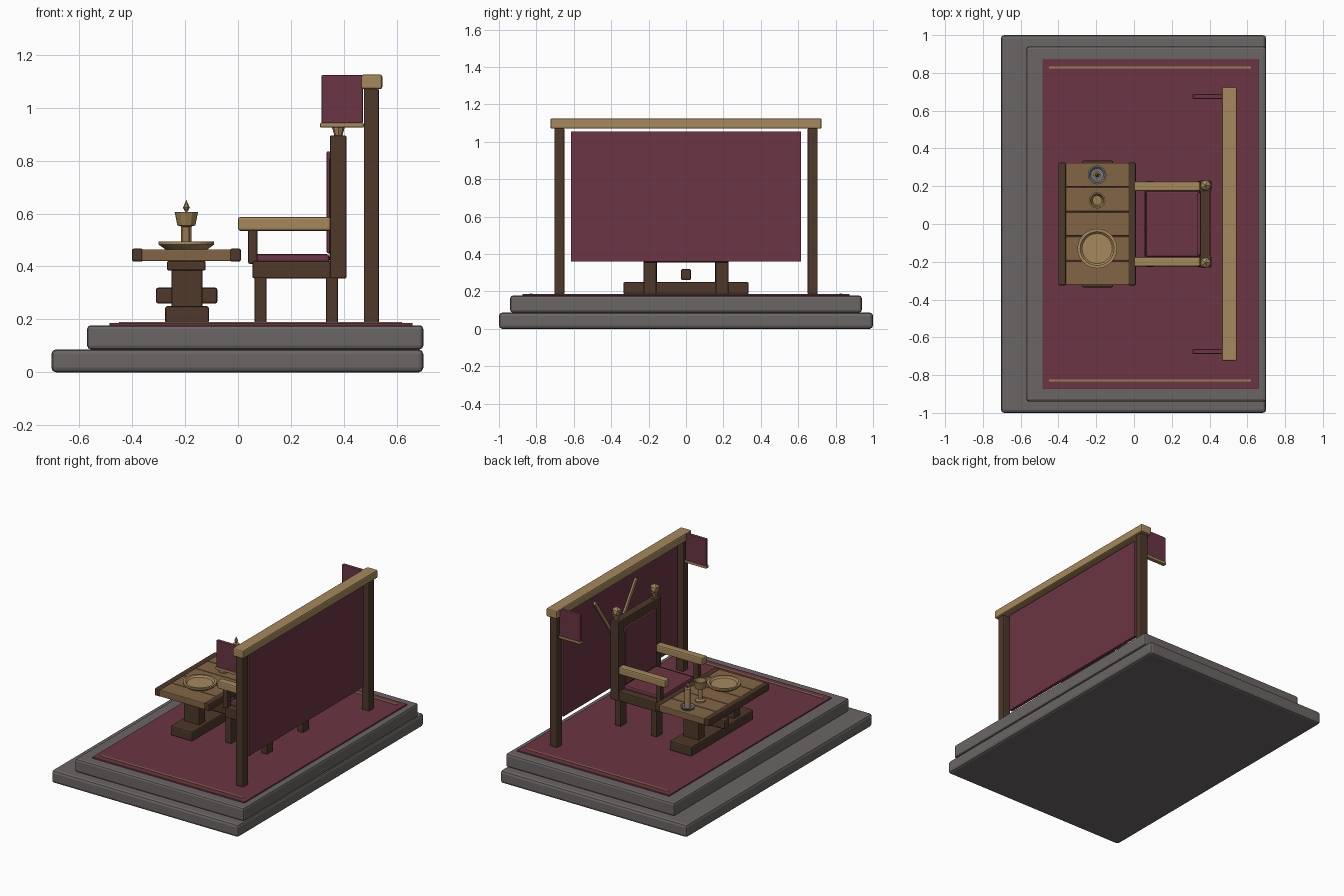
import bpy, bmesh, math
from mathutils import Vector

if "Cube" in bpy.data.objects:
    bpy.data.objects.remove(bpy.data.objects["Cube"], do_unlink=True)


def material(name, rgb):
    m = bpy.data.materials.new(name)
    m.use_nodes = True
    m.diffuse_color = (*rgb, 1)
    m.node_tree.nodes["Principled BSDF"].inputs["Base Color"].default_value = (*rgb, 1)
    return m


STONE = material("grey stone", (.147, .133, .128))
CLOTH = material("maroon cloth", (.147, .036, .056))
OAK = material("pale wood", (.38, .25, .11))
PLANK = material("plank wood", (.225, .13, .06))
DARK = material("dark wood", (.075, .04, .022))
GOLD = material("dull gold", (.33, .21, .08))
METAL = material("grey metal", (.19, .19, .20))


def finish(name, bm, mat):
    mesh = bpy.data.meshes.new(name)
    bmesh.ops.recalc_face_normals(bm, faces=bm.faces)
    bm.to_mesh(mesh)
    bm.free()
    mesh.materials.append(mat)
    ob = bpy.data.objects.new(name, mesh)
    bpy.context.collection.objects.link(ob)
    return ob


def box(name, mat, x, y, z, bevel=.006):
    """Box spanning the given (low, high) ranges, with chamfered edges."""
    bm = bmesh.new()
    bmesh.ops.create_cube(bm, size=1)
    for v in bm.verts:
        v.co = [lo + (c + .5) * (hi - lo) for c, (lo, hi) in zip(v.co, (x, y, z))]
    if bevel:
        bmesh.ops.bevel(bm, geom=bm.edges[:], offset=bevel, segments=2,
                        affect='EDGES', profile=.5)
    return finish(name, bm, mat)


def lathe(name, mat, profile, place, sides=12):
    """Turned part from a profile of (radius, height) points."""
    bm = bmesh.new()
    rings = []
    for r, h in profile:
        if r == 0:
            rings.append([bm.verts.new((0, 0, h))] * sides)
        else:
            rings.append([bm.verts.new((r * math.cos(a), r * math.sin(a), h))
                          for a in (math.tau * i / sides for i in range(sides))])
    for low, high in zip(rings, rings[1:]):
        for i in range(sides):
            j = (i + 1) % sides
            corners = list(dict.fromkeys((low[i], low[j], high[j], high[i])))
            if len(corners) > 2:
                bm.faces.new(corners)
    ob = finish(name, bm, mat)
    ob.location = place
    return ob


def mid(c, half):
    return (c - half, c + half)


# Stepped stone platform and rug
box("lower_step", STONE, (-.705, .70), (-1, 1), (0, .087), .018)
box("upper_step", STONE, (-.57, .70), (-.94, .94), (.087, .178), .014)
box("rug", CLOTH, (-.485, .66), (-.873, .873), (.176, .187), .002)
for side in (-1, 1):
    box("rug_stripe", GOLD, (-.45, .62), mid(side * .828, .006), (.185, .190), 0)

# Hanging screen: posts, beam, cloth and side banners
box("screen_beam", OAK, (.465, .545), (-.725, .725), (1.07, 1.125), .008)
box("screen_cloth", CLOTH, (.49, .514), (-.615, .615), (.36, 1.056), .004)
for side in (-1, 1):
    box("screen_post", DARK, (.475, .532), mid(side * .677, .027), (.185, 1.072))
    box("banner", CLOTH, (.315, .472), mid(side * .675, .012), (.94, 1.123), .005)
    box("banner_trim", OAK, (.31, .475), mid(side * .675, .014), (.925, .943), .004)

# Slanted rods on the front of the screen
for top, foot in ((.29, .09), (-.16, .04)):
    path = Vector((0, foot - top, -.29))
    rod = box("screen_rod", OAK, mid(0, .008), mid(0, .012), mid(0, path.length / 2), .003)
    rod.location = (.485, (top + foot) / 2, .865)
    rod.rotation_euler.x = math.atan2(path.y, -path.z)

# Table top
for i in range(5):
    box("table_plank", PLANK, (-.365, -.025), mid((i - 2) * .13, .0635), (.42, .465), .005)
for x in (-.38, -.01):
    box("table_end", DARK, mid(x, .021), (-.325, .325), (.418, .468), .008)

# Table trestle
box("table_foot", DARK, (-.275, -.11), (-.335, .335), (.185, .25), .008)
box("table_stretcher", DARK, (-.31, -.078), mid(0, .026), (.26, .32), .008)
for side in (-1, 1):
    box("table_column", DARK, (-.252, -.135), mid(side * .19, .035), (.245, .39))
    box("table_bracket", DARK, (-.268, -.122), mid(side * .19, .045), (.385, .421))

# Chair seat and back
box("seat_frame", DARK, (.055, .405), (-.225, .225), (.355, .42))
box("seat_cushion", CLOTH, (.062, .345), (-.175, .175), (.415, .447), .01)
box("back_rail", DARK, (.35, .405), (-.19, .19), (.80, .892))
box("back_board", DARK, (.345, .395), (-.18, .18), (.41, .81))
box("back_cushion", CLOTH, (.335, .352), (-.165, .165), (.45, .835), .005)

# Chair legs, posts, arms and finials
for side in (-1, 1):
    y = side * .2
    for x in (.085, .355):
        box("chair_leg", DARK, mid(x, .023), mid(side * .193, .034), (.185, .36))
    box("back_post", DARK, (.347, .41), mid(y, .029), (.355, .895))
    box("arm_support", DARK, (.038, .073), mid(y, .018), (.41, .54))
    box("armrest", OAK, (0, .35), mid(y, .025), (.535, .587), .008)
    lathe("finial_neck", OAK, [(0, 0), (.014, 0), (.024, .035), (0, .035)],
          (.379, side * .205, .89), 8)
    bm = bmesh.new()
    bmesh.ops.create_icosphere(bm, subdivisions=1, radius=.034)
    finial = finish("finial", bm, OAK)
    finial.location = (.379, side * .205, .95)

# Tableware
lathe("plate", OAK, [(0, .0), (.08, 0), (.105, .018), (.105, .03), (.09, .03),
                     (.08, .02), (0, .02)], (-.195, -.13, .465), 24)
lathe("goblet", GOLD, [(0, 0), (.032, 0), (.032, .008), (.014, .016), (.014, .085),
                       (.034, .09), (.044, .14), (.036, .14), (.026, .1), (0, .1)],
      (-.195, .125, .465))
lathe("candle_dish", METAL, [(0, 0), (.038, 0), (.05, .016), (.042, .016), (.034, .008),
                             (0, .008)], (-.195, .26, .465), 16)
lathe("candle", OAK, [(0, 0), (.02, 0), (.02, .13), (0, .13)], (-.195, .26, .473))
lathe("flame", GOLD, [(0, 0), (.013, .022), (0, .052)], (-.195, .26, .60), 6)
